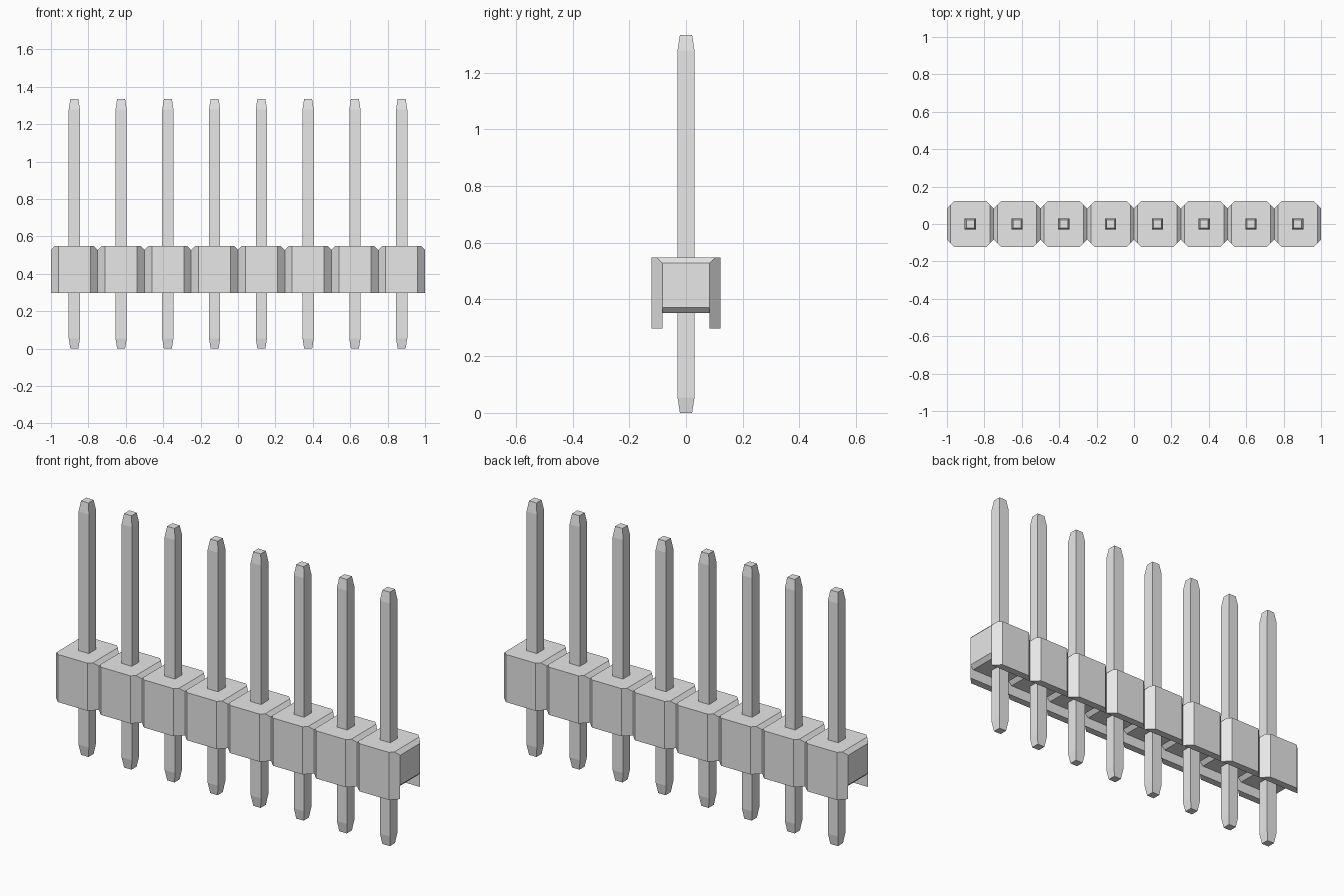
import bpy
import bmesh
from mathutils import Vector

cube = bpy.data.objects.get("Cube")
if cube:
    bpy.data.objects.remove(cube, do_unlink=True)

COUNT, PITCH = 8, 0.25
HALF = PITCH / 2            # half width of one housing block
DEPTH = 0.122               # half depth of the housing
CORNER = 0.039              # vertical corner cut
INNER = DEPTH - CORNER      # half width of end faces and underside channel
LOW, FLOOR, TOP = 0.298, 0.352, 0.548
BEVEL = 0.02
PIN, TIP, TAPER, HEIGHT = 0.03, 0.0215, 0.055, 1.333

grey = bpy.data.materials.new("light_grey")
grey.use_nodes = True
grey.diffuse_color = (0.8, 0.8, 0.8, 1)
grey.node_tree.nodes["Principled BSDF"].inputs["Base Color"].default_value = (0.8, 0.8, 0.8, 1)


def new_object(name, bm, mesh=None):
    """Link an object made from a bmesh, or sharing a given mesh."""
    if mesh is None:
        bmesh.ops.recalc_face_normals(bm, faces=bm.faces)
        mesh = bpy.data.meshes.new(name)
        bm.to_mesh(mesh)
        bm.free()
        mesh.materials.append(grey)
    obj = bpy.data.objects.new(name, mesh)
    bpy.context.collection.objects.link(obj)
    return obj


def prism(points, direction):
    """Extrude a flat outline into a solid."""
    bm = bmesh.new()
    face = bm.faces.new([bm.verts.new(p) for p in points])
    out = bmesh.ops.extrude_face_region(bm, geom=[face])
    moved = [v for v in out["geom"] if isinstance(v, bmesh.types.BMVert)]
    bmesh.ops.translate(bm, verts=moved, vec=direction)
    return bm


# Housing block: eight-sided prism with sloped upper end edges
a, b = HALF - CORNER, INNER
outline = [(HALF, -b), (HALF, b), (a, DEPTH), (-a, DEPTH),
           (-HALF, b), (-HALF, -b), (-a, -DEPTH), (a, -DEPTH)]
bm = prism([(x, y, LOW) for x, y in outline], (0, 0, TOP - LOW))
for side in (-1, 1):
    geom = bm.verts[:] + bm.edges[:] + bm.faces[:]
    bmesh.ops.bisect_plane(bm, geom=geom, dist=1e-5, clear_outer=True,
                           plane_co=(side * HALF, 0, TOP - BEVEL),
                           plane_no=Vector((side, 0, 1)).normalized())
    bmesh.ops.holes_fill(bm, edges=[e for e in bm.edges if e.is_boundary])
block = new_object("housing_block", bm)

# Underside channel, sloping up at both ends of the block
over = 0.03
channel = [(-HALF - over, LOW - over), (HALF + over, LOW - over),
           (HALF + over, FLOOR + BEVEL + over), (HALF - BEVEL, FLOOR),
           (BEVEL - HALF, FLOOR), (-HALF - over, FLOOR + BEVEL + over)]
cutter = new_object("channel_cutter",
                    prism([(x, -INNER, z) for x, z in channel], (0, 2 * INNER, 0)))
cutter.hide_render = True
cut = block.modifiers.new("channel", 'BOOLEAN')
cut.operation = 'DIFFERENCE'
cut.solver = 'EXACT'
cut.object = cutter
bpy.context.view_layer.update()
graph = bpy.context.evaluated_depsgraph_get()
block_mesh = bpy.data.meshes.new_from_object(block.evaluated_get(graph))
bpy.data.objects.remove(block, do_unlink=True)
bpy.data.objects.remove(cutter, do_unlink=True)

# Square pin with tapered ends
bm = bmesh.new()
rings = []
for z, r in ((0, TIP), (TAPER, PIN), (HEIGHT - TAPER, PIN), (HEIGHT, TIP)):
    rings.append([bm.verts.new((x * r, y * r, z))
                  for x, y in ((-1, -1), (1, -1), (1, 1), (-1, 1))])
for lower, upper in zip(rings, rings[1:]):
    for i in range(4):
        j = (i + 1) % 4
        bm.faces.new((lower[i], lower[j], upper[j], upper[i]))
bm.faces.new(rings[0])
bm.faces.new(rings[-1])
pin = new_object("pin_1", bm)

# Repeat blocks and pins along the row
for i in range(COUNT):
    x = (i - (COUNT - 1) / 2) * PITCH
    new_object(f"housing_block_{i + 1}", None, block_mesh).location.x = x
    post = pin if i == 0 else new_object(f"pin_{i + 1}", None, pin.data)
    post.location.x = x
